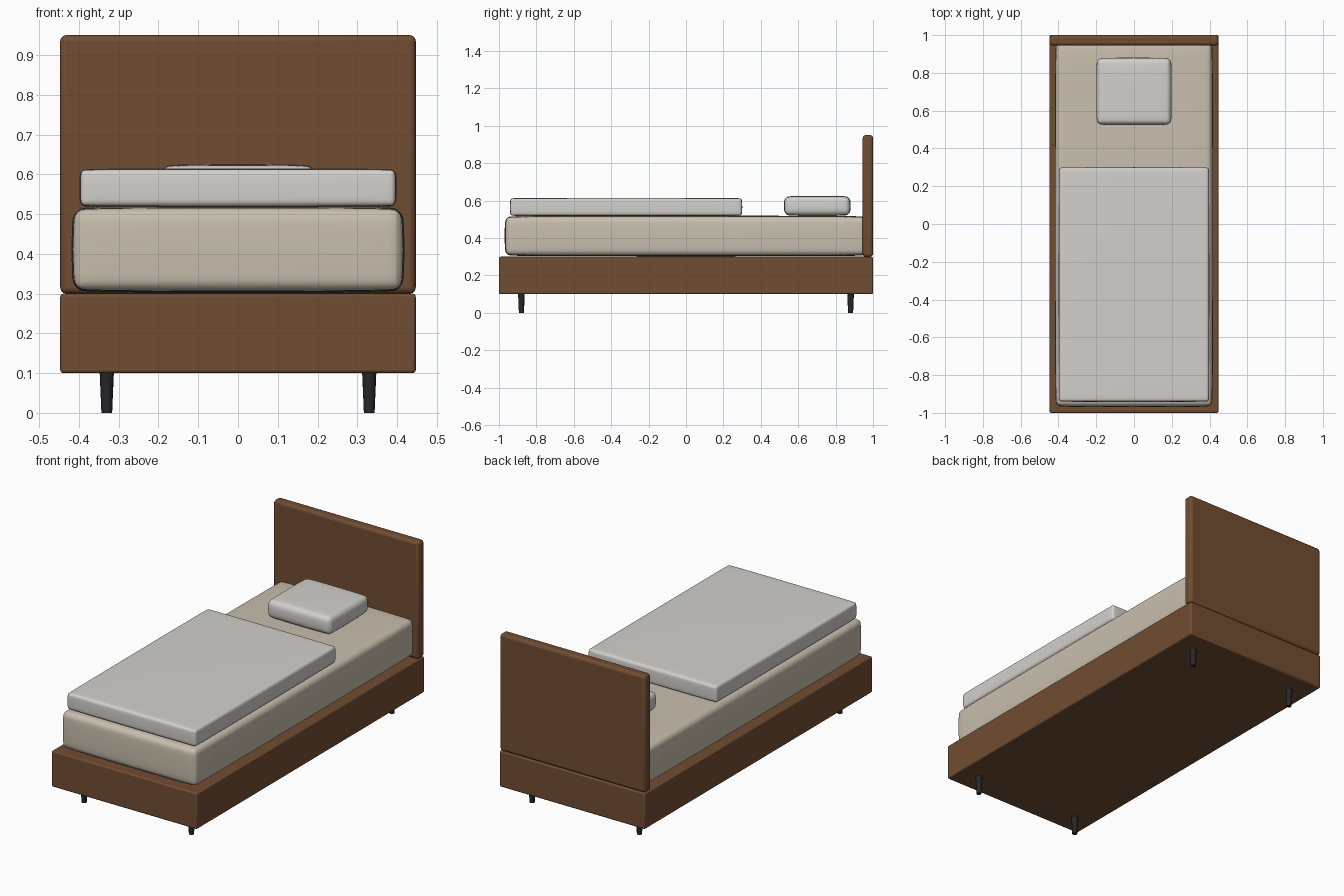
import bpy
import math

if "Cube" in bpy.data.objects:
    bpy.data.objects.remove(bpy.data.objects["Cube"])


def material(name, color):
    m = bpy.data.materials.new(name)
    m.diffuse_color = (*color, 1)
    m.use_nodes = True
    m.node_tree.nodes["Principled BSDF"].inputs["Base Color"].default_value = m.diffuse_color
    return m


wood = material("brown_wood", (0.165, 0.075, 0.032))
cream = material("cream_fabric", (0.58, 0.52, 0.42))
white = material("white_linen", (0.65, 0.63, 0.60))
black = material("black_leg", (0.02, 0.02, 0.025))


def box(name, lo, hi, mat, bevel, segments, subsurf=0):
    """Box between two corners with rounded edges, optionally softened."""
    size = [b - a for a, b in zip(lo, hi)]
    centre = [(a + b) / 2 for a, b in zip(lo, hi)]
    bpy.ops.mesh.primitive_cube_add(size=1, location=centre)
    ob = bpy.context.object
    ob.name = name
    ob.scale = size
    bpy.ops.object.transform_apply(location=False, rotation=False, scale=True)
    ob.data.materials.append(mat)
    mod = ob.modifiers.new("rounded_edges", "BEVEL")
    mod.width = bevel
    mod.segments = segments
    if subsurf:
        sub = ob.modifiers.new("softness", "SUBSURF")
        sub.levels = sub.render_levels = subsurf
        bpy.ops.object.shade_smooth()
    else:
        bpy.ops.object.shade_smooth_by_angle(angle=math.radians(30))
    return ob


# Wooden base and headboard
box("bed_base", (-0.447, -1, 0.10), (0.447, 1, 0.30), wood, 0.008, 3)
box("headboard", (-0.447, 0.945, 0.30), (0.447, 1, 0.95), wood, 0.015, 3)

# Soft parts
box("mattress", (-0.419, -0.97, 0.302), (0.419, 0.97, 0.52), cream, 0.04, 3, 2)
box("blanket", (-0.399, -0.942, 0.517), (0.399, 0.301, 0.615), white, 0.02, 3, 2)
box("pillow", (-0.2, 0.523, 0.518), (0.2, 0.881, 0.626), white, 0.035, 3, 2)

# Tapered legs
for y, end in ((-0.88, "front"), (0.88, "back")):
    for x, side in ((-0.33, "left"), (0.33, "right")):
        bpy.ops.mesh.primitive_cone_add(vertices=16, radius1=0.0135, radius2=0.018,
                                        depth=0.105, location=(x, y, 0.0525))
        leg = bpy.context.object
        leg.name = f"{end}_{side}_leg"
        leg.data.materials.append(black)
        bpy.ops.object.shade_smooth_by_angle(angle=math.radians(30))
